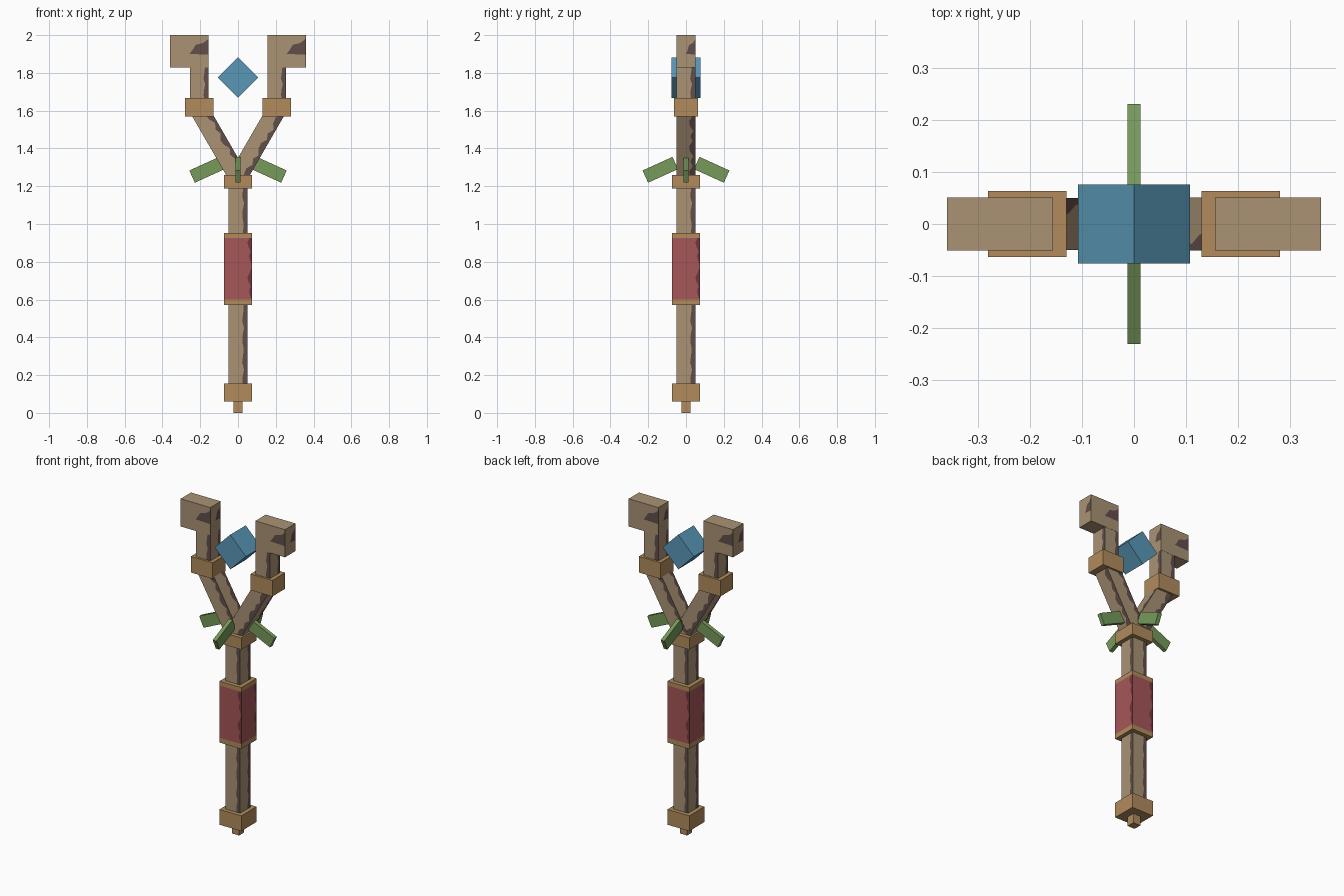
import bpy, bmesh, math
from mathutils import Matrix, Vector

cube = bpy.data.objects.get("Cube")
if cube:
    bpy.data.objects.remove(cube)


def material(name, rgb):
    m = bpy.data.materials.new(name)
    m.use_nodes = True
    m.diffuse_color = (*rgb, 1)
    bsdf = next(n for n in m.node_tree.nodes if n.type == 'BSDF_PRINCIPLED')
    bsdf.inputs["Base Color"].default_value = (*rgb, 1)
    bsdf.inputs["Roughness"].default_value = 0.9
    return m


WOOD = material("pale wood", (0.40, 0.29, 0.175))
BARK = material("dark bark", (0.12, 0.077, 0.07))
BAND = material("tan binding", (0.44, 0.26, 0.107))
CLOTH = material("red cloth", (0.38, 0.092, 0.098))
SHADE = material("dark red cloth", (0.16, 0.037, 0.05))
LEAF = material("leaf green", (0.18, 0.32, 0.105))
CRYSTAL = material("crystal blue", (0.10, 0.31, 0.47))


def finish(name, bm, mats, matrix):
    bmesh.ops.recalc_face_normals(bm, faces=bm.faces)
    mesh = bpy.data.meshes.new(name)
    bm.to_mesh(mesh)
    bm.free()
    for m in mats:
        mesh.materials.append(m)
    ob = bpy.data.objects.new(name, mesh)
    ob.matrix_world = matrix
    bpy.context.collection.objects.link(ob)
    return ob


def box(name, size, center, mat, rotation=Matrix()):
    bm = bmesh.new()
    bmesh.ops.create_cube(bm, size=1)
    bmesh.ops.scale(bm, vec=size, verts=bm.verts)
    return finish(name, bm, [mat], Matrix.Translation(center) @ rotation)


def streaked_beam(name, size, base, stops, mats, rotation=Matrix()):
    """Box standing on base; each side has a ragged streak on its right edge.
    stops: (height fraction, streak width fraction) pairs."""
    sx, sy, length = size
    corners = [Vector((x * sx / 2, y * sy / 2, 0))
               for x, y in ((-1, -1), (1, -1), (1, 1), (-1, 1))]
    bm = bmesh.new()
    rings = []
    for height, width in stops:
        up = Vector((0, 0, height * length))
        ring = []
        for i, c in enumerate(corners):
            nxt = corners[(i + 1) % 4]
            ring += [bm.verts.new(c + up), bm.verts.new(nxt.lerp(c, width) + up)]
        rings.append(ring)
    for low, high in zip(rings, rings[1:]):
        for i in range(8):
            j = (i + 1) % 8
            bm.faces.new((low[i], low[j], high[j], high[i])).material_index = i % 2
    bm.faces.new(rings[0])
    bm.faces.new(rings[-1])
    return finish(name, bm, mats, Matrix.Translation(base) @ rotation)


def ragged(count, pattern):
    return [(i / count, pattern[i % len(pattern)]) for i in range(count + 1)]


BARKED = [WOOD, BARK]
ROUGH = (0.2, 0.27, 0.25, 0.18, 0.28, 0.23)
WORN = (0.12, 0.3, 0.34, 0.16, 0.28)
FRAYED = (0.02, 0.08, 0.12, 0.05, 0.13, 0.17, 0.1, 0.03)
KNOT = [(0, 0.01), (0.4, 0.01), (0.42, 0.5), (0.54, 0.42),
        (0.7, 0.34), (0.76, 0.14), (0.88, 0.01), (1, 0.01)]

# Shaft and its bindings
box("base_nub", (0.05, 0.05, 0.07), (0, 0, 0.035), BAND)
box("base_cap", (0.15, 0.15, 0.095), (0, 0, 0.107), BAND)
streaked_beam("shaft", (0.1, 0.1, 1.1), (0, 0, 0.12), ragged(30, ROUGH), BARKED)
box("grip_lower_band", (0.15, 0.15, 0.03), (0, 0, 0.585), BAND)
streaked_beam("grip_cloth", (0.15, 0.15, 0.325), (0, 0, 0.6),
              ragged(14, FRAYED), [CLOTH, SHADE])
box("grip_upper_band", (0.15, 0.15, 0.027), (0, 0, 0.938), BAND)
box("fork_band", (0.15, 0.15, 0.073), (0, 0, 1.224), BAND)

# Forked arms with hooked tips
for side, s in (("left", 1), ("right", -1)):
    depth = 0.101 + 0.001 * s
    tilt = Matrix.Rotation(math.radians(30 * s), 4, 'Y')
    streaked_beam(side + "_arm", (0.1, depth, 0.4), (0, 0, 1.25),
                  ragged(13, WORN), BARKED, tilt)
    box(side + "_arm_band", (0.15, 0.127, 0.1), (0.205 * s, 0, 1.618), BAND)
    streaked_beam(side + "_upright", (0.1, 0.1, 0.18), (0.205 * s, 0, 1.65),
                  ragged(6, ROUGH), BARKED)
    streaked_beam(side + "_hook", (0.204, 0.102, 0.172), (0.257 * s, 0, 1.828),
                  KNOT, BARKED)

# Drooping leaves around the fork
for i, name in enumerate(("left", "back", "right", "front")):
    turn = Matrix.Rotation(i * math.pi / 2, 4, 'Z')
    droop = Matrix.Rotation(math.radians(24.5), 4, 'Y')
    reach = 0.136 if i % 2 else 0.164
    center = turn @ Vector((reach, 0, 1.287))
    box(name + "_leaf", (0.174, 0.025, 0.071), center, LEAF, turn @ droop)

# Floating crystal
box("crystal", (0.152, 0.152, 0.152), (0, 0, 1.775), CRYSTAL,
    Matrix.Rotation(math.pi / 4, 4, 'Y'))
